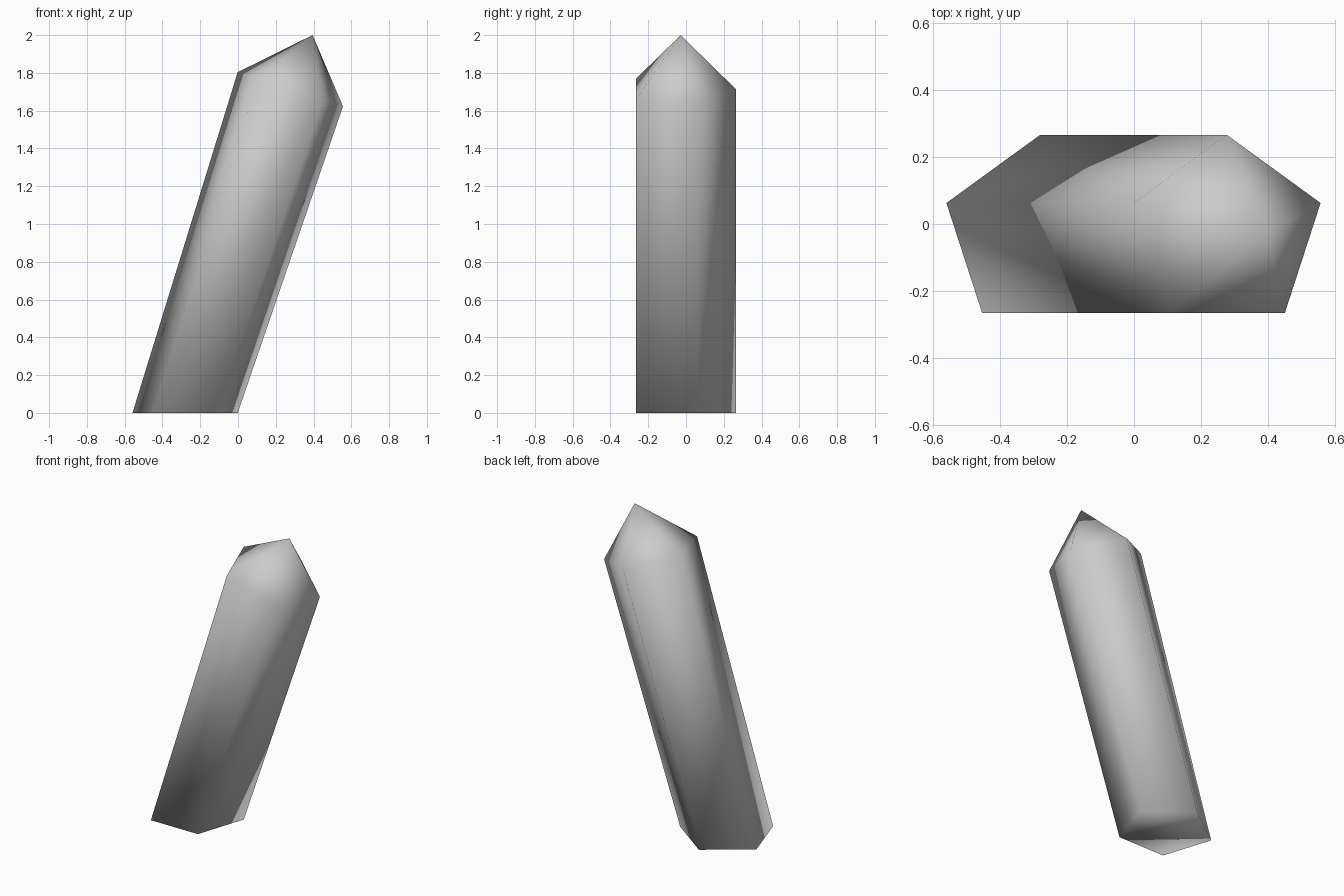
import bpy, bmesh
from math import sin, cos, radians

cube = bpy.data.objects.get("Cube")
if cube:
    bpy.data.objects.remove(cube, do_unlink=True)

SIDES = 5
RADIUS = 0.293
CENTRE_Y = -0.028
LEAN = 0.325          # sideways shift per unit of height

# Crystal material
grey = bpy.data.materials.new("crystal grey")
grey.use_nodes = True
colour = (0.6, 0.6, 0.6, 1)
grey.diffuse_color = colour
grey.node_tree.nodes["Principled BSDF"].inputs["Base Color"].default_value = colour


def ring(bm, centre_x, centre_z, tilt):
    """Pentagon with one corner at the back, dropping towards +x by tilt."""
    verts = []
    for i in range(SIDES):
        a = radians(90 + i * 360 / SIDES)
        x = RADIUS * cos(a)
        verts.append(bm.verts.new((centre_x + x, CENTRE_Y + RADIUS * sin(a),
                                   centre_z - x * tilt)))
    return verts


# Leaning shaft: level base, shoulder square to the axis, pointed tip
bm = bmesh.new()
base = ring(bm, -0.28, 0, 0)
shoulder = ring(bm, 0.277, 1.713, LEAN)
tip = bm.verts.new((0.395, CENTRE_Y, 2))
bm.faces.new(reversed(base))
for i in range(SIDES):
    j = (i + 1) % SIDES
    bm.faces.new((base[i], base[j], shoulder[j], shoulder[i]))
    bm.faces.new((shoulder[i], shoulder[j], tip))
bmesh.ops.recalc_face_normals(bm, faces=bm.faces)
for face in bm.faces:
    face.smooth = True

mesh = bpy.data.meshes.new("crystal")
bm.to_mesh(mesh)
bm.free()
mesh.materials.append(grey)
crystal = bpy.data.objects.new("crystal", mesh)
bpy.context.collection.objects.link(crystal)
